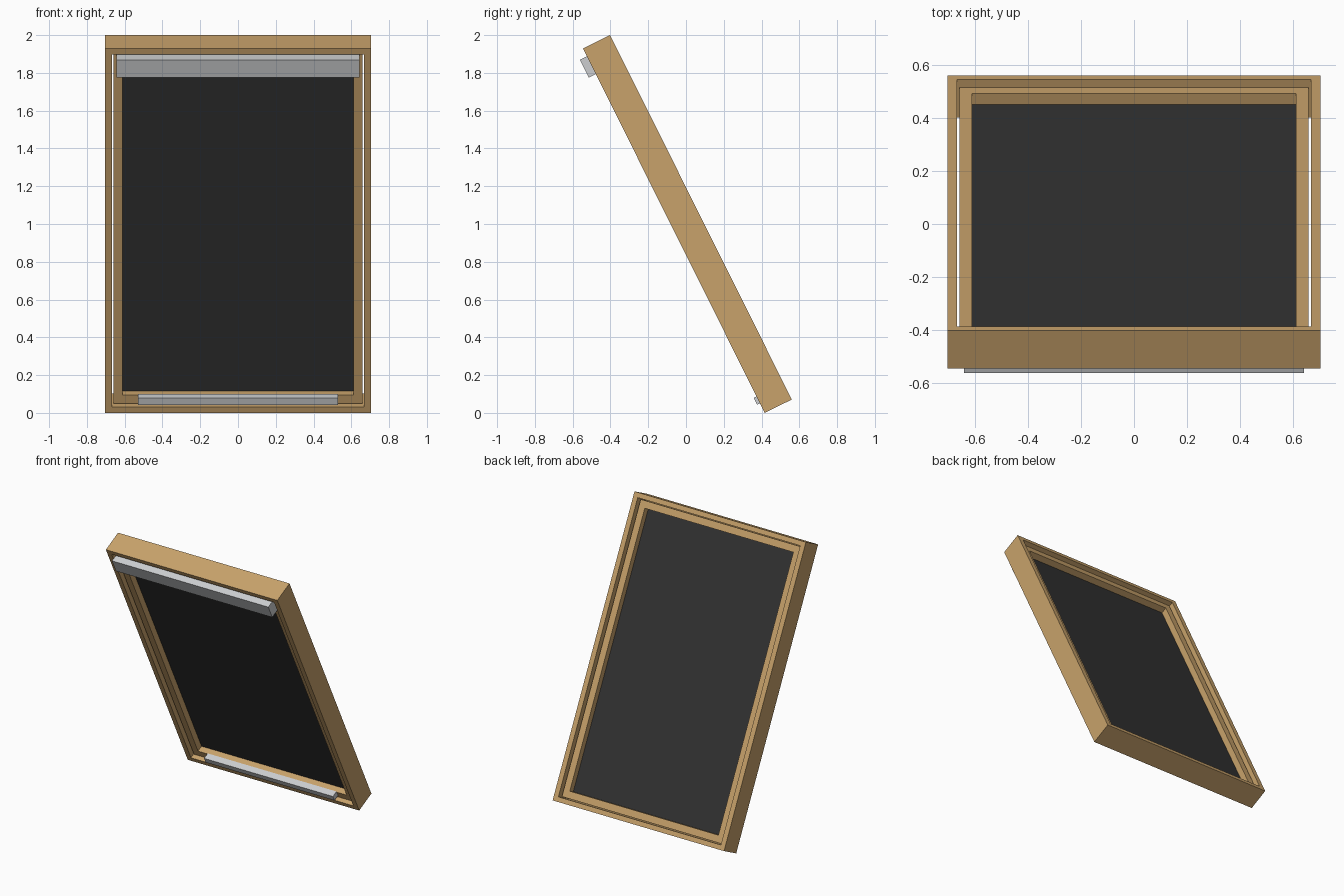
import bpy, bmesh, math
from mathutils import Matrix

if "Cube" in bpy.data.objects:
    bpy.data.objects.remove(bpy.data.objects["Cube"])

# Local frame: x = width, y = depth (front is -y), z = along the slope; then tilted back
TILT = math.radians(26.5)
PLACE = Matrix.Translation((0, 0.0075, 1.0)) @ Matrix.Rotation(TILT, 4, 'X')


def lin(c):
    c /= 255
    return c / 12.92 if c <= 0.04045 else ((c + 0.055) / 1.055) ** 2.4


def material(name, r, g, b):
    m = bpy.data.materials.new(name)
    m.diffuse_color = (lin(r), lin(g), lin(b), 1)
    m.use_nodes = True
    m.node_tree.nodes["Principled BSDF"].inputs["Base Color"].default_value = m.diffuse_color
    return m


wood = material("pine_wood", 200, 162, 107)
metal = material("light_grey_metal", 204, 206, 208)
dark = material("dark_blind", 50, 50, 50)


def finish(name, bm, mat):
    bmesh.ops.recalc_face_normals(bm, faces=bm.faces)
    bm.transform(PLACE)
    me = bpy.data.meshes.new(name)
    bm.to_mesh(me)
    bm.free()
    me.materials.append(mat)
    ob = bpy.data.objects.new(name, me)
    bpy.context.collection.objects.link(ob)
    return ob


def box(name, hx, y0, y1, z0, z1, mat):
    bm = bmesh.new()
    bmesh.ops.create_cube(bm, size=1)
    for v in bm.verts:
        v.co.x *= 2 * hx
        v.co.y = y1 if v.co.y > 0 else y0
        v.co.z = z1 if v.co.z > 0 else z0
    return finish(name, bm, mat)


def ring(name, outer, inner, hy, mat):
    """Rectangular frame: outer / inner are half sizes (x, z), hy half depth."""
    bm = bmesh.new()
    loops = []
    for (hx, hz), y in ((outer, -hy), (inner, -hy), (inner, hy), (outer, hy)):
        loops.append([bm.verts.new((sx * hx, y, sz * hz))
                      for sx, sz in ((-1, -1), (1, -1), (1, 1), (-1, 1))])
    for a in range(4):
        p, q = loops[a], loops[(a + 1) % 4]
        for i in range(4):
            j = (i + 1) % 4
            bm.faces.new((p[i], p[j], q[j], q[i]))
    return finish(name, bm, mat)


# Fixed frame and the sash inside it, with a narrow open gap between
ring("outer_frame", (0.705, 1.078), (0.668, 1.044), 0.08, wood)
ring("sash", (0.660, 1.037), (0.611, 0.987), 0.05, wood)

# Dark pane in the sash
box("dark_pane", 0.611, -0.004, 0.004, -0.987, 0.987, dark)

# Blind cassette at the top and handle rail at the bottom
box("blind_cassette", 0.643, -0.122, -0.05, 0.927, 1.032, metal)
box("bottom_rail", 0.53, -0.097, -0.05, -1.021, -0.980, metal)
